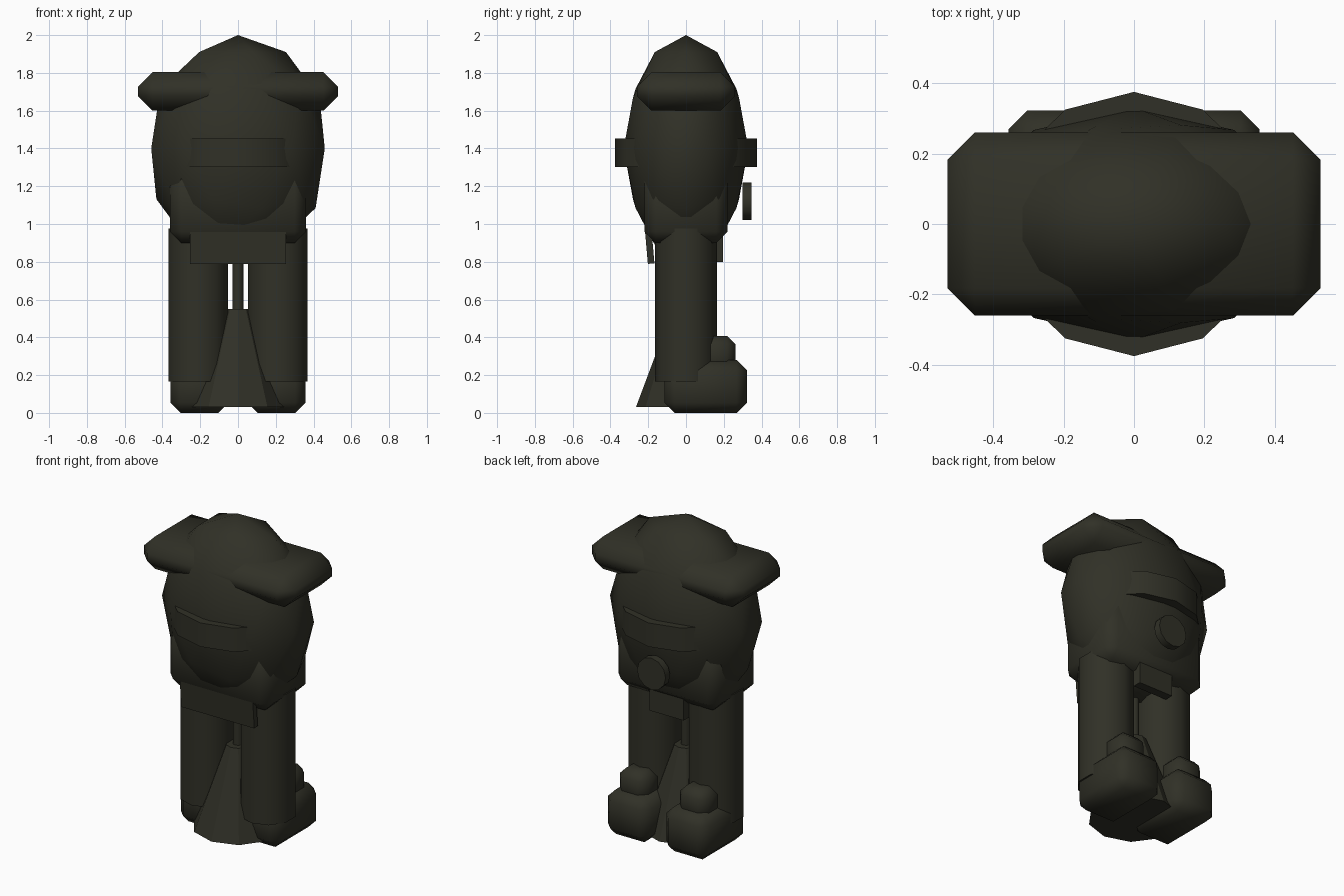
import bpy, math

if "Cube" in bpy.data.objects:
    bpy.data.objects.remove(bpy.data.objects["Cube"])

mat = bpy.data.materials.new("dark olive")
mat.diffuse_color = (0.03, 0.03, 0.02, 1)
mat.use_nodes = True
mat.node_tree.nodes["Principled BSDF"].inputs["Base Color"].default_value = mat.diffuse_color


def finish(name, bevel=0, smooth=50):
    ob = bpy.context.object
    ob.name = name
    ob.data.materials.append(mat)
    bpy.ops.object.transform_apply(location=False, rotation=True, scale=True)
    if bevel:
        m = ob.modifiers.new("bevel", 'BEVEL')
        m.width = bevel
        m.segments = 1
        m.limit_method = 'NONE'
        bpy.ops.object.modifier_apply(modifier="bevel")
    if smooth:
        bpy.ops.object.shade_smooth_by_angle(angle=math.radians(smooth))
    return ob


def box(name, x, y, z, bevel=0, tilt=0):
    """Box from (min, max) ranges on each axis."""
    bpy.ops.mesh.primitive_cube_add(
        size=1, location=[(a + b) / 2 for a, b in (x, y, z)], rotation=(tilt, 0, 0))
    bpy.context.object.scale = [b - a for a, b in (x, y, z)]
    return finish(name, bevel)


def cylinder(name, sides, loc, rx, ry, depth, rot=(0, 0, 0)):
    bpy.ops.mesh.primitive_cylinder_add(
        vertices=sides, radius=1, depth=depth, location=loc, rotation=rot)
    bpy.context.object.scale = (rx, ry, 1)
    return finish(name)


# Egg-shaped body
bpy.ops.mesh.primitive_ico_sphere_add(subdivisions=2, radius=1, location=(0, 0, 1.4))
bpy.context.object.scale = (0.483, 0.33, 0.6)
finish("body", smooth=60)

# Slab through the head and band around the middle
box("head_slab", (-0.53, 0.53), (-0.26, 0.26), (1.6, 1.805), 0.078)
cylinder("waist_band", 12, (0, 0, 1.378), 0.39, 0.375, 0.15)

# Disc on the back face
cylinder("round_disc", 12, (0, 0.323, 1.12), 0.1, 0.1, 0.046, (math.pi / 2, 0, 0))

# Hips and hanging flaps
box("hips", (-0.36, 0.36), (-0.22, 0.22), (0.9, 1.3), 0.06)
box("front_flap", (-0.255, 0.255), (-0.21, -0.175), (0.79, 0.975), 0, math.radians(5))
box("back_flap", (-0.12, 0.12), (0.14, 0.195), (0.8, 0.96))

# Legs, feet and insteps
for side, s in (("left", -1), ("right", 1)):
    def xr(a, b):
        return tuple(sorted((a * s, b * s)))
    cylinder(side + "_leg", 10, (0.21 * s, 0, 0.57), 0.165, 0.165, 0.81)
    box(side + "_foot", xr(0.05, 0.357), (-0.115, 0.322), (0, 0.28), 0.054)
    box(side + "_instep", xr(0.11, 0.31), (0.06, 0.262), (0.2, 0.408), 0.045)

# Flared skirt with a pole between the legs
bpy.ops.mesh.primitive_cone_add(
    vertices=10, radius1=0.265, radius2=0.07, depth=0.52, location=(0, 0, 0.29))
finish("flared_skirt", smooth=0)
cylinder("pole", 8, (0, 0, 0.75), 0.03, 0.03, 0.5)
